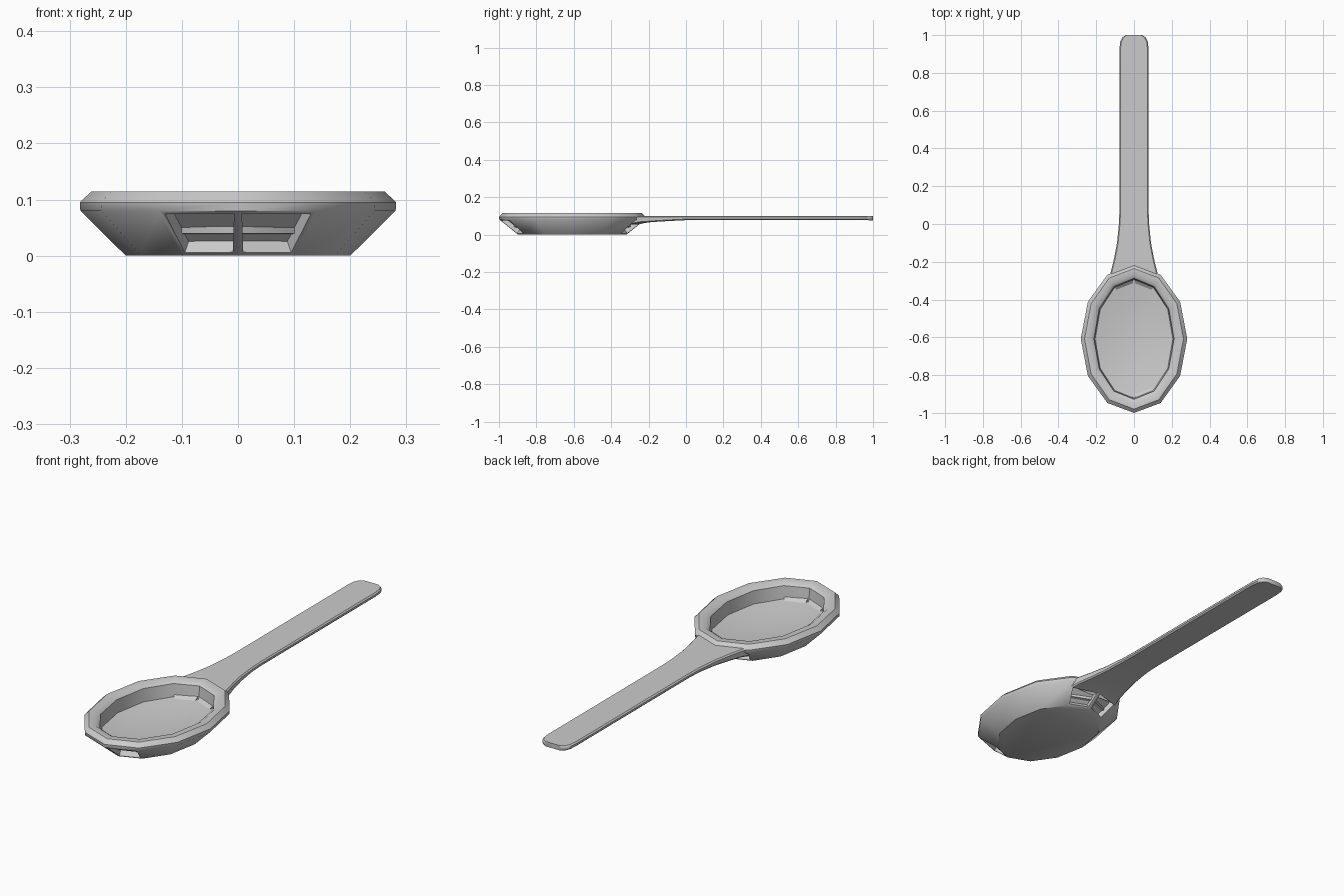
import bpy, bmesh, math

if "Cube" in bpy.data.objects:
    bpy.data.objects.remove(bpy.data.objects["Cube"])

SIDES = 12
CY = -0.608


def finish(bm, name, angle):
    bmesh.ops.recalc_face_normals(bm, faces=bm.faces)
    mesh = bpy.data.meshes.new(name)
    bm.to_mesh(mesh)
    bm.free()
    ob = bpy.data.objects.new(name, mesh)
    bpy.context.collection.objects.link(ob)
    bpy.ops.object.select_all(action='DESELECT')
    ob.select_set(True)
    bpy.context.view_layer.objects.active = ob
    bpy.ops.object.shade_smooth_by_angle(angle=math.radians(angle))
    return ob


# bowl: 12-sided oval rings from the flat base, over the rim, to the dished floor
profile = [(0.20, 0.29, 0.0), (0.281, 0.39, 0.08), (0.282, 0.392, 0.095),
           (0.262, 0.372, 0.114), (0.232, 0.34, 0.114), (0.212, 0.32, 0.1),
           (0.206, 0.313, 0.04), (0.12, 0.18, 0.022)]
bm = bmesh.new()
rings = []
for rx, ry, z in profile:
    rings.append([bm.verts.new((rx * math.cos(i * math.tau / SIDES),
                                CY + ry * math.sin(i * math.tau / SIDES), z))
                  for i in range(SIDES)])
panels = []
for r, (a, b) in enumerate(zip(rings, rings[1:])):
    for i in range(SIDES):
        j = (i + 1) % SIDES
        f = bm.faces.new((a[i], a[j], b[j], b[i]))
        if r == 0 and i in (2, 3, 8, 9):
            panels.append(f)
bm.faces.new(rings[0])
low = bm.verts.new((0, CY, 0.016))
for i in range(SIDES):
    bm.faces.new((rings[-1][i], rings[-1][(i + 1) % SIDES], low))

# recessed panels under the rim at both ends of the bowl
bmesh.ops.recalc_face_normals(bm, faces=bm.faces)
bmesh.ops.inset_individual(bm, faces=panels, thickness=0.012, depth=0)
bmesh.ops.inset_individual(bm, faces=panels, thickness=0.002, depth=-0.025)
finish(bm, "bowl", 42)

# handle: sections along y as (y at edge, y at middle, half width, underside z)
sections = [(-0.29, -0.25, 0.132, 0.055), (-0.25, -0.22, 0.122, 0.062),
            (-0.18, -0.18, 0.105, 0.067), (-0.10, -0.10, 0.09, 0.072),
            (0.0, 0.0, 0.08, 0.077), (0.08, 0.08, 0.077, 0.078),
            (0.93, 0.93, 0.077, 0.078), (0.965, 0.965, 0.073, 0.077),
            (0.988, 0.988, 0.062, 0.076), (1.0, 1.0, 0.043, 0.076)]
TOP = 0.099
bm = bmesh.new()
loops = []
for ye, ym, w, zb in sections:
    pts = [(-w, ye, TOP - 0.006), (-w + 0.006, ye, TOP), (0, ym, TOP),
           (w - 0.006, ye, TOP), (w, ye, TOP - 0.006), (w, ye, zb + 0.006),
           (w - 0.006, ye, zb), (0, ym, zb), (-w + 0.006, ye, zb),
           (-w, ye, zb + 0.006)]
    loops.append([bm.verts.new(p) for p in pts])
for a, b in zip(loops, loops[1:]):
    n = len(a)
    for i in range(n):
        j = (i + 1) % n
        bm.faces.new((a[i], a[j], b[j], b[i]))
bm.faces.new(loops[0])
bm.faces.new(loops[-1])
finish(bm, "handle", 40)
